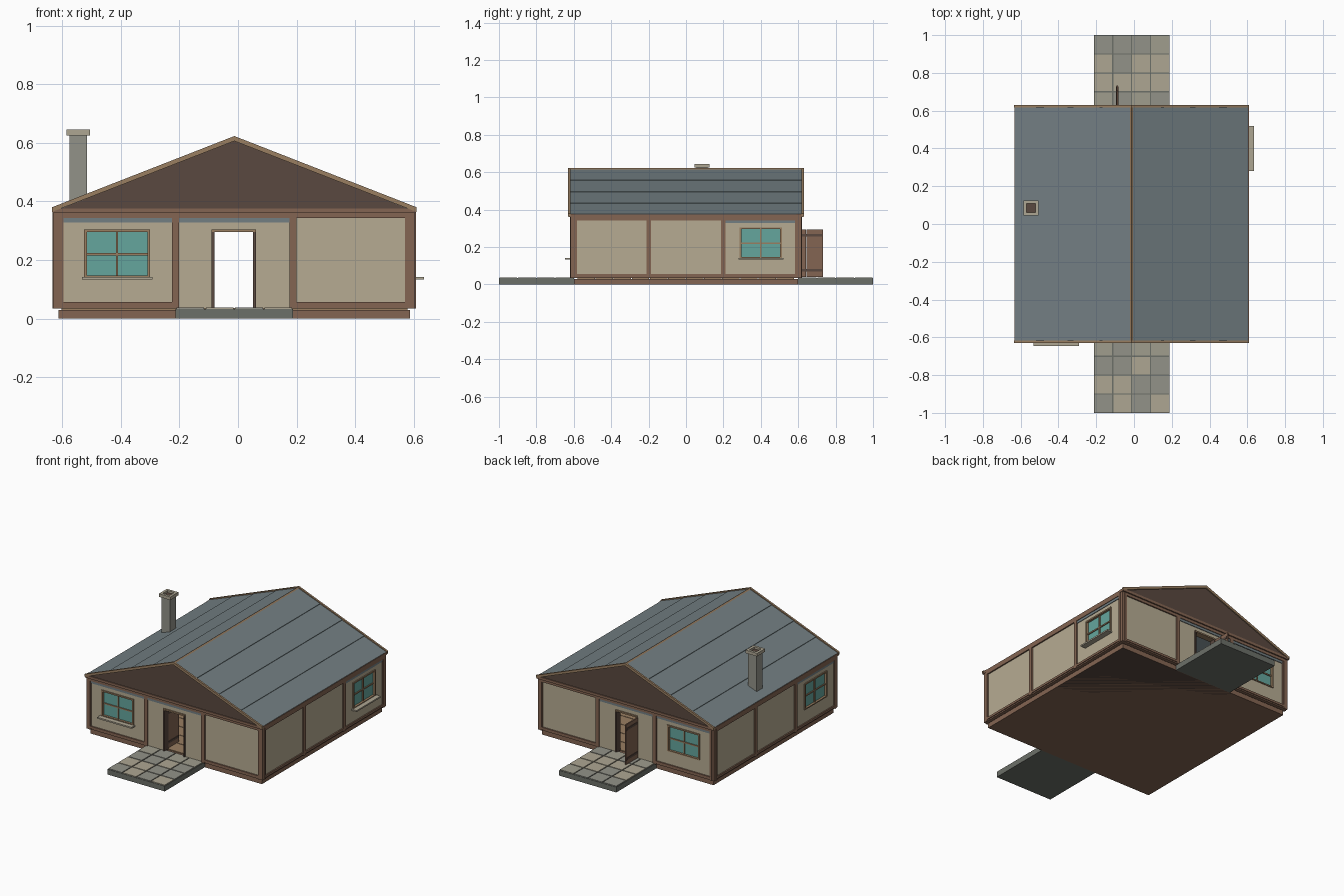
import bpy, bmesh, random
from math import pi
from mathutils import Matrix, Vector

if "Cube" in bpy.data.objects:
    bpy.data.objects.remove(bpy.data.objects["Cube"])

random.seed(4)
CX = -0.0125                      # house centre line

def mat(name, r, g, b):
    m = bpy.data.materials.new(name)
    m.diffuse_color = (r, g, b, 1)
    m.use_nodes = True
    m.node_tree.nodes["Principled BSDF"].inputs["Base Color"].default_value = m.diffuse_color
    return m

PLASTER = mat("plaster", .47, .41, .29)
WOOD = mat("wood", .23, .13, .085)
DARK = mat("dark_wood", .10, .065, .05)
TRIM = mat("light_wood", .32, .21, .12)
SLATE = mat("slate", .17, .21, .225)
GLASS = mat("glass", .13, .38, .34)
STONE = mat("stone", .29, .29, .25)
STONE2 = mat("pale_stone", .42, .38, .29)
STONE3 = mat("mid_stone", .35, .34, .27)
MORTAR = mat("mortar", .15, .16, .14)

def finish(name, bm, m):
    bmesh.ops.recalc_face_normals(bm, faces=bm.faces)
    me = bpy.data.meshes.new(name)
    bm.to_mesh(me)
    bm.free()
    me.materials.append(m)
    ob = bpy.data.objects.new(name, me)
    bpy.context.collection.objects.link(ob)
    return ob

def boxes(name, m, items, M=Matrix()):
    """One object out of boxes given as x0, x1, y0, y1, z0, z1."""
    bm = bmesh.new()
    for x0, x1, y0, y1, z0, z1 in items:
        T = M @ Matrix.Translation(((x0 + x1) / 2, (y0 + y1) / 2, (z0 + z1) / 2))
        bmesh.ops.create_cube(bm, size=1, matrix=T @ Matrix.Diagonal((x1 - x0, y1 - y0, z1 - z0, 1)))
    return finish(name, bm, m)

def prism(name, m, pts, y0, y1):
    """Extrude an x-z outline along y."""
    bm = bmesh.new()
    f = bm.faces.new([bm.verts.new((x, y0, z)) for x, z in pts])
    r = bmesh.ops.extrude_face_region(bm, geom=[f])
    bmesh.ops.translate(bm, vec=(0, y1 - y0, 0),
                        verts=[v for v in r["geom"] if isinstance(v, bmesh.types.BMVert)])
    return finish(name, bm, m)

# Wall modules, 0.4 wide, local x along the wall
B, T, Z0, Z1 = 0.012, 0.02, 0.035, 0.36

def frame(n, M, door=False):
    rails = [(-.2, -.188, -T, T, Z0, Z1), (.188, .2, -T, T, Z0, Z1),
             (-.188, .188, -T, T, .343, Z1)]
    if not door:
        rails += [(-.188, .188, -T, T, .043, .057), (-.188, .188, -.015, .015, Z0, .043)]
    boxes(n + "_timber_frame", WOOD, rails, M)

def plain(n, M):
    frame(n, M)
    boxes(n + "_panel", PLASTER, [(-.188, .188, -B, B, .057, .343)], M)

def around(n, M, x0, x1, z0, z1, base):
    """Plaster around an opening, with the slate strip above."""
    p = [(-.188, x0, -B, B, base, .328), (x1, .188, -B, B, base, .328), (x0, x1, -B, B, z1, .328)]
    if z0 > base:
        p.append((x0, x1, -B, B, base, z0))
    boxes(n + "_panel", PLASTER, p, M)
    boxes(n + "_slate_strip", SLATE, [(-.188, .188, -.016, .016, .328, .343)], M)

def window(n, M):
    frame(n, M)
    around(n, M, -.112, .112, .14, .303, .057)
    boxes(n + "_glass", GLASS, [(-.104, .104, -.004, .004, .145, .296)], M)
    boxes(n + "_window_frame", TRIM, [
        (-.113, -.103, -.018, .018, .14, .305), (.103, .113, -.018, .018, .14, .305),
        (-.103, .103, -.018, .018, .296, .305), (-.103, .103, -.018, .018, .14, .147),
        (-.004, .004, -.01, .01, .147, .296), (-.103, .103, -.01, .01, .216, .224)], M)
    boxes(n + "_sill", STONE2, [(-.12, .12, -.047, -B, .133, .142)], M)

def door(n, M):
    frame(n, M, True)
    around(n, M, -.078, .074, Z0, .301, Z0)
    boxes(n + "_jambs", DARK, [(-.078, -.068, -T, T, Z0, .295), (.064, .074, -T, T, Z0, .295)], M)
    boxes(n + "_lintel", TRIM, [(-.078, .074, -T, T, .295, .304)], M)
    boxes(n + "_door_leaf", WOOD, [(-.08, -.072, .013 + i * .03, .0425 + i * .03, .04, .293)
                                   for i in range(4)], M)
    boxes(n + "_door_battens", DARK, [(-.083, -.069, .02, .128, z, z + .014) for z in (.068, .255)], M)

for name, x, y, turn, kinds in (
        ("front", CX, -.6, 0, (window, door, plain)), ("back", CX, .6, 0, (window, door, plain)),
        ("right", CX + .6, 0, pi / 2, (plain, plain, window)),
        ("left", CX - .6, 0, pi / 2, (window, plain, plain))):
    for i, kind in enumerate(kinds):
        M = Matrix.Translation((x, y, 0)) @ Matrix.Rotation(turn, 4, 'Z') @ Matrix.Translation((.4 * i - .4, 0, 0))
        kind(f"{name}_wall_{i + 1}", M)

# Corner posts
boxes("corner_posts", WOOD, [(CX + sx * .6 - .017, CX + sx * .6 + .017, sy * .6 - .017, sy * .6 + .017, Z0, Z1)
                             for sx in (-1, 1) for sy in (-1, 1)])

# Foundation and plank floor
boxes("foundation", WOOD, [(CX - .6, CX + .6, -.6, .6, 0, .03)])
boxes("floor_planks", TRIM, [(CX - .59, CX + .59, -.58 + i * .0967, -.487 + i * .0967, .03, .036)
                             for i in range(12)])
boxes("foundation_underside", DARK, [(CX - .598, CX + .598, -.598, .598, 0, .002)])

# Paved terraces at both doors
for name, y0 in (("front", -1), ("back", .6)):
    boxes(name + "_terrace_base", MORTAR, [(CX - .2, CX + .2, y0, y0 + .4, 0, .033)])
    tiles = {STONE: [], STONE2: [], STONE3: []}
    for i in range(4):
        for j in range(4):
            x, y = CX - .2 + i * .1, y0 + j * .1
            tiles[random.choice(list(tiles))].append((x + .003, x + .097, y + .003, y + .097, .02, .038))
    for m, items in tiles.items():
        boxes(f"{name}_terrace_{m.name}_tiles", m, items)

# Roof: four overlapping slate courses on each slope
HALF, EAVE, RIDGE = .617, .376, .618
def slope(t, off=0):
    return HALF * t, RIDGE + (EAVE - RIDGE) * t + off

for side, sx in (("left", -1), ("right", 1)):
    for k in range(4):
        (xa, za), (xb, zb) = slope(k / 4), slope((k + 1) / 4)
        prism(f"{side}_roof_course_{k + 1}", SLATE,
              [(CX + sx * xa, za - .003), (CX + sx * xb, zb), (CX + sx * xb, zb - .012),
               (CX + sx * xa, za - .012)], -.62, .62)
    # barge boards and eave beam
    for end, ya, yb in (("front", -.63, -.618), ("back", .618, .63)):
        prism(f"{end}_{side}_barge_board", TRIM,
              [(CX, RIDGE + .005), (CX + sx * .622, EAVE + .004), (CX + sx * .622, EAVE - .012),
               (CX, RIDGE - .012)], ya, yb)
    xs = sorted((CX + sx * .6, CX + sx * .62))
    boxes(side + "_eave_beam", WOOD, [(*xs, -.625, .625, .36, .374)])

prism("ridge_cap", TRIM, [(CX - .008, RIDGE - .003), (CX, RIDGE + .004), (CX + .008, RIDGE - .003)], -.63, .63)

# Gable ends with tie beams
for end, s in (("front", -1), ("back", 1)):
    ya, yb = sorted((s * .59, s * .623))
    prism(end + "_gable", DARK, [(CX - .61, .368), (CX + .61, .368), (CX, RIDGE - .01)], ya, yb)
    ya, yb = sorted((s * .59, s * .628))
    boxes(end + "_tie_beam", WOOD, [(CX - .62, CX + .62, ya, yb, .36, .376)])

# Chimney with a hollow cap
X, Y = -.545, .085
boxes("chimney_stack", STONE, [(X - .03, X + .03, Y - .03, Y + .03, .362, .628)])
boxes("chimney_cap", STONE2, [
    (X - .04, X - .024, Y - .04, Y + .04, .625, .645), (X + .024, X + .04, Y - .04, Y + .04, .625, .645),
    (X - .024, X + .024, Y - .04, Y - .024, .625, .645), (X - .024, X + .024, Y + .024, Y + .04, .625, .645)])
boxes("chimney_flue", DARK, [(X - .024, X + .024, Y - .024, Y + .024, .62, .632)])
